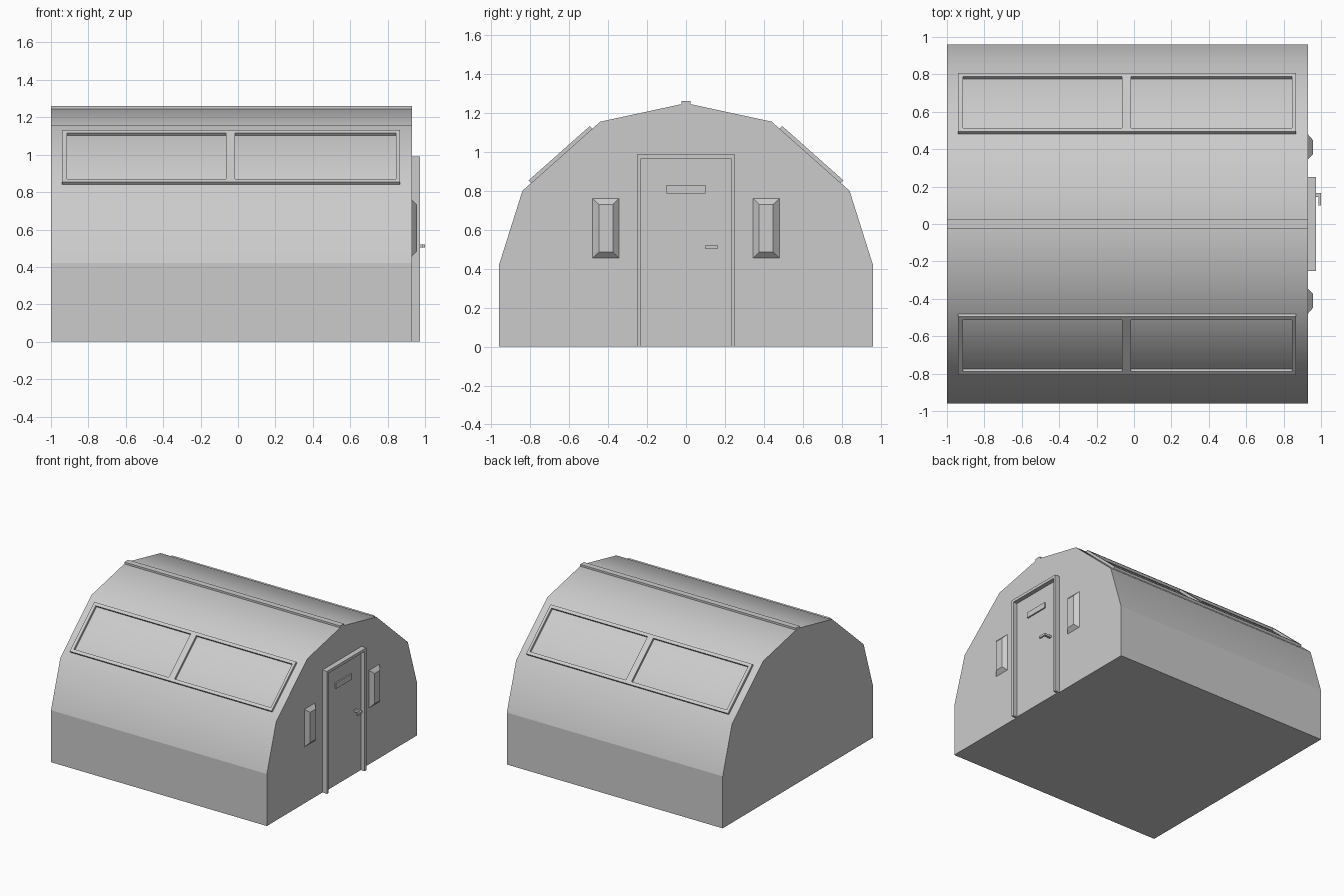
import bpy, bmesh
from mathutils import Vector

if "Cube" in bpy.data.objects:
    bpy.data.objects.remove(bpy.data.objects["Cube"])

X0, X1 = -1.0, 0.93          # hull ends
WALL = X1


def finish(name, bm):
    bmesh.ops.recalc_face_normals(bm, faces=bm.faces)
    me = bpy.data.meshes.new(name)
    bm.to_mesh(me)
    bm.free()
    ob = bpy.data.objects.new(name, me)
    bpy.context.collection.objects.link(ob)
    return ob


def add_prism(bm, ring_a, ring_b):
    """Closed solid between two matching rings of points."""
    a = [bm.verts.new(p) for p in ring_a]
    b = [bm.verts.new(p) for p in ring_b]
    bm.faces.new(a)
    bm.faces.new(b[::-1])
    n = len(a)
    for i in range(n):
        bm.faces.new((a[i], b[i], b[(i + 1) % n], a[(i + 1) % n]))


def rect(x, y0, y1, z0, z1):
    return [(x, y0, z0), (x, y1, z0), (x, y1, z1), (x, y0, z1)]


def add_box(bm, x0, x1, y0, y1, z0, z1):
    add_prism(bm, rect(x0, y0, y1, z0, z1), rect(x1, y0, y1, z0, z1))


def boxes(name, specs):
    bm = bmesh.new()
    for s in specs:
        add_box(bm, *s)
    return finish(name, bm)


# Hull: faceted arch extruded along x, smooth roof and flat walls
half = [(0.96, 0.0), (0.96, 0.42), (0.84, 0.80), (0.44, 1.155)]
profile = half + [(0.0, 1.25)] + [(-y, z) for y, z in reversed(half)]
bm = bmesh.new()
add_prism(bm, [(X0, y, z) for y, z in profile], [(X1, y, z) for y, z in profile])
hull = finish("hut_shell", bm)
for f in hull.data.polygons:
    f.use_smooth = abs(f.normal.x) < 0.5 and f.normal.z > 0.1

# Ridge cap
boxes("ridge_cap", [(X0, X1, -0.024, 0.024, 1.215, 1.26)])

# Roof window frames: bars laid on the sloped panel, mirrored in y
for side, label in ((-1, "front"), (1, "back")):
    low = Vector((0, side * 0.795, 0.84))
    up = Vector((0, side * -0.40, 0.355)).normalized()
    out = Vector((0, side * 0.355, 0.40)).normalized()
    L, b = 0.42, 0.025
    bars = [(-0.94, 0.865, 0, b), (-0.94, 0.865, L - b, L),
            (-0.94, -0.915, b, L - b), (-0.065, -0.015, b, L - b),
            (0.845, 0.865, b, L - b)]
    bm = bmesh.new()
    for xa, xb, t0, t1 in bars:
        rings = []
        for x in (xa, xb):
            rings.append([Vector((x, 0, 0)) + low + up * t + out * d
                          for t, d in ((t0, -0.006), (t1, -0.006), (t1, 0.019), (t0, 0.019))])
        add_prism(bm, *rings)
    finish(label + "_roof_window_frame", bm)

# Door frame, door leaf and letter slot
boxes("door_frame", [(WALL - 0.01, 0.972, -0.25, -0.23, 0, 0.99),
                     (WALL - 0.01, 0.972, 0.23, 0.25, 0, 0.99),
                     (WALL - 0.01, 0.972, -0.23, 0.23, 0.967, 0.99)])
boxes("door", [(WALL - 0.01, 0.937, -0.23, 0.23, 0, 0.967)])
boxes("door_slot", [(0.93, 0.948, -0.10, 0.10, 0.785, 0.83)])

# Handle: stem with a lever turned toward the middle of the door
boxes("door_handle", [(0.93, 1.0, 0.145, 0.165, 0.503, 0.52),
                      (0.986, 1.0, 0.098, 0.145, 0.503, 0.52)])

# Side windows: bevelled blocks on the end wall
for side, label in ((-1, "left"), (1, "right")):
    bm = bmesh.new()
    outer = rect(WALL - 0.005, 0.34, 0.485, 0.45, 0.765)
    inner = rect(0.958, 0.375, 0.447, 0.485, 0.73)
    add_prism(bm, [(x, side * y, z) for x, y, z in outer],
              [(x, side * y, z) for x, y, z in inner])
    finish(label + "_wall_window", bm)
